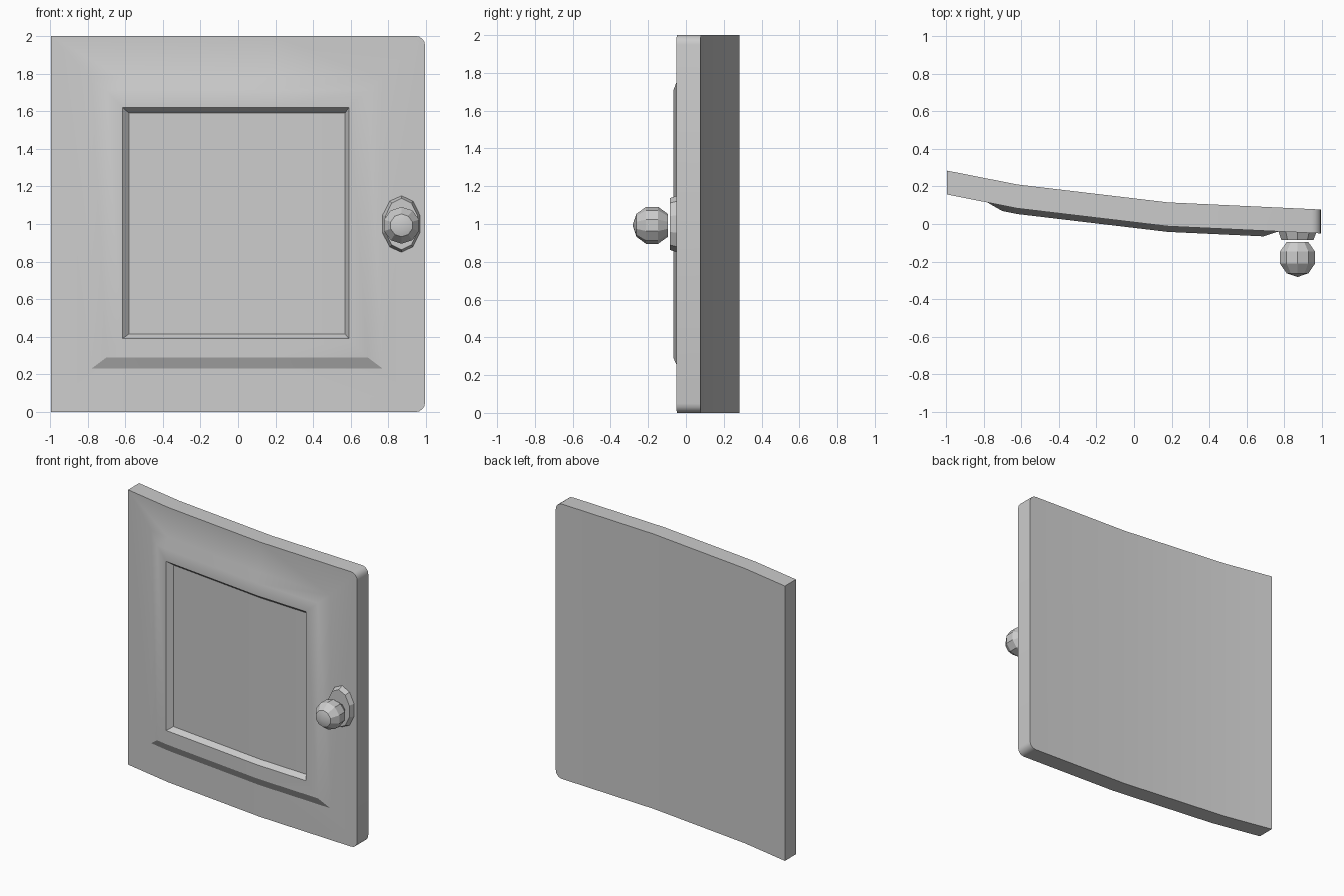
import bpy, bmesh
from math import sin, cos, pi, radians
from mathutils import Vector

if "Cube" in bpy.data.objects:
    bpy.data.objects.remove(bpy.data.objects["Cube"])

# Plan curve of the door's back surface (x, y)
CURVE = [(-0.995, 0.284), (-0.62, 0.21), (0.18, 0.115), (0.995, 0.077)]
THICK = 0.127


def bend(x):
    for (x0, y0), (x1, y1) in zip(CURVE, CURVE[1:]):
        if x <= x1 + 1e-6:
            return y0 + (y1 - y0) * (x - x0) / (x1 - x0)
    return CURVE[-1][1]


def finish(bm, name):
    bmesh.ops.recalc_face_normals(bm, faces=bm.faces)
    me = bpy.data.meshes.new(name)
    bm.to_mesh(me)
    bm.free()
    ob = bpy.data.objects.new(name, me)
    bpy.context.collection.objects.link(ob)
    bpy.ops.object.select_all(action='DESELECT')
    bpy.context.view_layer.objects.active = ob
    ob.select_set(True)
    bpy.ops.object.shade_smooth_by_angle(angle=radians(25))
    return ob


def door_panel():
    bm = bmesh.new()
    R, x0, x1 = 0.05, -0.995, 0.995

    # Outline grouped by corner: square hinge side, rounded free side
    def arc(cz, start):
        return [(x1 - R + R * cos(start + k * pi / 8), cz + R * sin(start + k * pi / 8))
                for k in range(5)]
    corners = [[(x0, 0)], arc(R, -pi / 2), arc(2 - R, 0), [(x0, 2)]]

    def outline(y):
        return [[bm.verts.new((x, y, z)) for x, z in c] for c in corners]
    front, back = outline(-THICK), outline(0)
    f, b = sum(front, []), sum(back, [])
    bm.faces.new(b)
    for i in range(len(f)):
        j = (i + 1) % len(f)
        bm.faces.new((f[i], f[j], b[j], b[i]))

    # Raised frame and recessed centre: left, right, bottom, top, depth
    rects = [(-0.78, 0.77, 0.23, 1.78, -THICK),
             (-0.70, 0.69, 0.29, 1.71, -THICK - 0.03),
             (-0.615, 0.59, 0.39, 1.62, -THICK - 0.03),
             (-0.58, 0.57, 0.415, 1.59, -THICK + 0.008)]
    loops = [[bm.verts.new((x, y, z)) for x, z in ((l, lo), (r, lo), (r, hi), (l, hi))]
             for l, r, lo, hi, y in rects]
    for i in range(4):
        j = (i + 1) % 4
        a, c = front[i], front[j]
        bm.faces.new(a[len(a) // 2:] + c[:len(c) // 2 + 1] + [loops[0][j], loops[0][i]])
        for p, q in zip(loops, loops[1:]):
            bm.faces.new((p[i], p[j], q[j], q[i]))
    bm.faces.new(loops[-1])

    # Cut at the bends, then push onto the curve
    for x, _ in CURVE[1:-1]:
        bmesh.ops.bisect_plane(bm, geom=bm.verts[:] + bm.edges[:] + bm.faces[:],
                               plane_co=Vector((x, 0, 0)), plane_no=Vector((1, 0, 0)))
    for v in bm.verts:
        v.co.y += bend(v.co.x)
    return finish(bm, "door_panel")


def ringed(name, cx, cz, rings, tip=None):
    """Ten-sided solid along y from (y, x radius, z radius) rings."""
    bm = bmesh.new()
    n = 10
    ang = [pi / 2 + 2 * pi * k / n for k in range(n)]
    loops = [[bm.verts.new((cx + rx * cos(a), y, cz + rz * sin(a))) for a in ang]
             for y, rx, rz in rings]
    for p, q in zip(loops, loops[1:]):
        for i in range(n):
            j = (i + 1) % n
            bm.faces.new((p[i], p[j], q[j], q[i]))
    bm.faces.new(loops[0])
    if tip is None:
        bm.faces.new(loops[-1])
    else:
        t = bm.verts.new((cx, tip, cz))
        for i in range(n):
            bm.faces.new((loops[-1][i], loops[-1][(i + 1) % n], t))
    return finish(bm, name)


door_panel()

# Handle plate
ringed("handle_plate", 0.87, 1.0, [(-0.03, 0.11, 0.155), (-0.085, 0.09, 0.137)])

# Ball knob, flat where it meets the plate
r, cy = 0.103, -0.179
knob = ringed("knob", 0.87, 0.993,
              [(cy + r * cos(k * pi / 5), r * sin(k * pi / 5), r * sin(k * pi / 5))
               for k in range(1, 5)], tip=cy - r)
bpy.ops.object.shade_smooth_by_angle(angle=radians(50))
